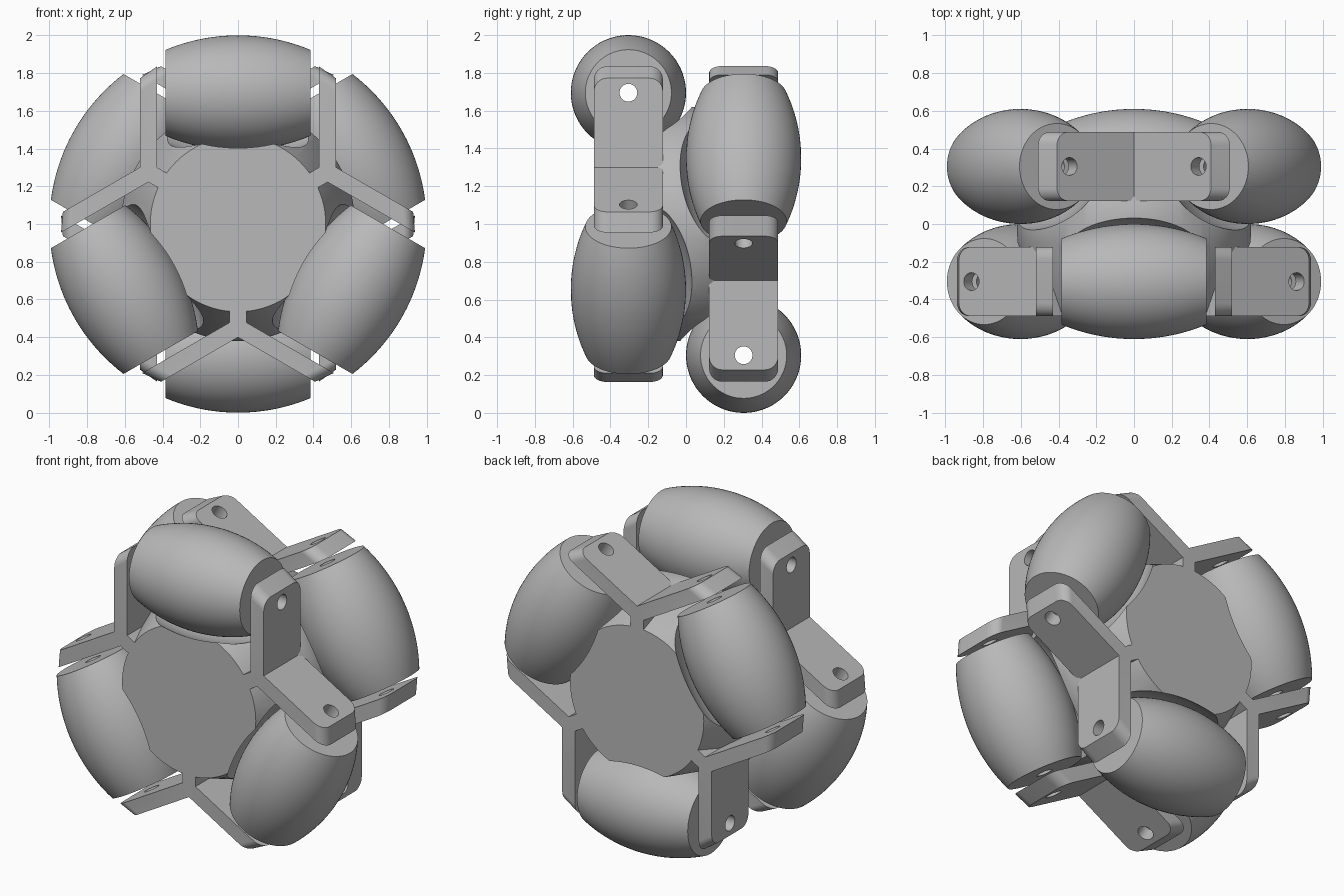
import bpy, bmesh, math
from mathutils import Matrix, Vector

if "Cube" in bpy.data.objects:
    bpy.data.objects.remove(bpy.data.objects["Cube"])

AXIS_R = 0.695     # distance of roller axles from wheel centre
ROW_Y = 0.305      # half distance between the two roller rows
IN_X, OUT_X = 0.43, 0.52   # inner and outer faces of the fork arms
ARM_W = 0.1825     # half width of arms
HOLE = 0.047
TAN30 = math.tan(math.radians(30))

grey = bpy.data.materials.new("plain grey")
grey.diffuse_color = (0.48, 0.48, 0.48, 1)
grey.use_nodes = True
grey.node_tree.nodes["Principled BSDF"].inputs["Base Color"].default_value = grey.diffuse_color


def make(name, bm, matrix=Matrix(), smooth=True):
    bmesh.ops.recalc_face_normals(bm, faces=bm.faces)
    me = bpy.data.meshes.new(name)
    bm.to_mesh(me)
    bm.free()
    me.materials.append(grey)
    ob = bpy.data.objects.new(name, me)
    bpy.context.collection.objects.link(ob)
    ob.matrix_world = matrix
    if smooth:
        activate(ob)
        bpy.ops.object.shade_smooth_by_angle(angle=math.radians(30))
    return ob


def activate(ob):
    bpy.ops.object.select_all(action='DESELECT')
    ob.select_set(True)
    bpy.context.view_layer.objects.active = ob


def lathe(profile, axis, segs=72, closed=False):
    """Revolve (along, radius) points about the x or y axis."""
    bm = bmesh.new()
    rings = []
    for s in range(segs):
        a = 2 * math.pi * s / segs
        c, n = math.cos(a), math.sin(a)
        rings.append([bm.verts.new((t, r * c, r * n) if axis == 'x' else (r * c, t, r * n))
                      for t, r in profile])
    count = len(profile) - (0 if closed else 1)
    for s in range(segs):
        p, q = rings[s], rings[(s + 1) % segs]
        for i in range(count):
            j = (i + 1) % len(profile)
            bm.faces.new((p[i], p[j], q[j], q[i]))
    bmesh.ops.remove_doubles(bm, verts=bm.verts, dist=1e-5)
    return bm


def barrel(half, grow, inner):
    """Barrel profile whose crown follows the wheel's outer circle."""
    n = 24
    xs = [-half + 2 * half * i / n for i in range(n + 1)]
    crown = [(x, math.sqrt(1 - x * x) - AXIS_R + grow) for x in xs]
    return [(-half, inner)] + crown + [(half, inner)]


def fork_mesh():
    """Two upright arms with axle holes, one each side of a roller."""
    bm = bmesh.new()
    rad, top = 0.07, 0.835
    outline = [(-ARM_W, 0.3), (ARM_W, 0.3)]
    for start, cy in ((0, ARM_W - rad), (90, rad - ARM_W)):
        for i in range(9):
            a = math.radians(start + i * 90 / 8)
            outline.append((cy + rad * math.cos(a), top - rad + rad * math.sin(a)))
    hole = [(HOLE * math.cos(i * math.pi / 16), AXIS_R + HOLE * math.sin(i * math.pi / 16))
            for i in range(32)]
    edges = []
    for loop in (outline, hole):
        vs = [bm.verts.new((IN_X, y, z)) for y, z in loop]
        edges += [bm.edges.new((vs[i], vs[(i + 1) % len(vs)])) for i in range(len(vs))]
    bmesh.ops.triangle_fill(bm, edges=edges, use_beauty=True, normal=(1, 0, 0))
    ext = bmesh.ops.extrude_face_region(bm, geom=bm.faces[:], use_keep_orig=True)
    bmesh.ops.translate(bm, vec=(OUT_X - IN_X, 0, 0),
                        verts=[g for g in ext['geom'] if isinstance(g, bmesh.types.BMVert)])
    for v in bm.verts:
        if v.co.z < 0.4:            # mitre where neighbouring arms meet
            v.co.z = v.co.x * TAN30
        elif v.co.z > 0.75:         # tip slopes with the wheel's rim
            v.co.z -= (v.co.x - IN_X) * 0.7
    dup = bmesh.ops.duplicate(bm, geom=bm.verts[:] + bm.edges[:] + bm.faces[:])
    for g in dup['geom']:
        if isinstance(g, bmesh.types.BMVert):
            g.co.x = -g.co.x
    return bm


def box(lo, hi):
    bm = bmesh.new()
    bmesh.ops.create_cube(bm, size=1)
    lo, hi = Vector(lo), Vector(hi)
    for v in bm.verts:
        v.co = (lo + hi) / 2 + Vector(a * b for a, b in zip(v.co, hi - lo))
    return bm


# Hub: double cone with a wide middle band
face_y = ROW_Y + ARM_W
hub = make("hub", lathe([(-face_y, 0), (-face_y, 0.465), (-0.1, 0.62), (0.1, 0.62),
                         (face_y, 0.465), (face_y, 0)], 'y', 96), Matrix.Translation((0, 0, 1)), False)

cutters = []
for row, flip in (("front", 0), ("back", math.pi)):
    for k in range(3):
        m = (Matrix.Translation((0, 0, 1)) @ Matrix.Rotation(flip, 4, 'X')
             @ Matrix.Rotation(k * math.tau / 3, 4, 'Y') @ Matrix.Translation((0, -ROW_Y, 0)))
        axle = m @ Matrix.Translation((0, 0, AXIS_R))
        tag = f"{row}_{k + 1}"
        # Roller with its axle bore
        make("roller_" + tag, lathe(barrel(0.385, 0, HOLE), 'x', closed=True), axle)
        # Fork arms and the spoke between neighbouring forks
        make("fork_" + tag, fork_mesh(), m)
        make("spoke_" + tag, box((-0.045, -ARM_W, 0.38), (0.045, ARM_W, 0.55)),
             m @ Matrix.Rotation(math.pi / 3, 4, 'Y'), False)
        # Clearance pocket for the roller
        cutters.append(make("pocket_cutter_" + tag, lathe(barrel(IN_X, 0.04, 0), 'x'), axle, False))

# Cut the pockets out of the hub
activate(hub)
for c in cutters:
    mod = hub.modifiers.new("pocket", 'BOOLEAN')
    mod.operation, mod.solver, mod.object = 'DIFFERENCE', 'EXACT', c
    bpy.ops.object.modifier_apply(modifier=mod.name)
for c in cutters:
    bpy.data.objects.remove(c)
activate(hub)
bpy.ops.object.shade_smooth_by_angle(angle=math.radians(25))
